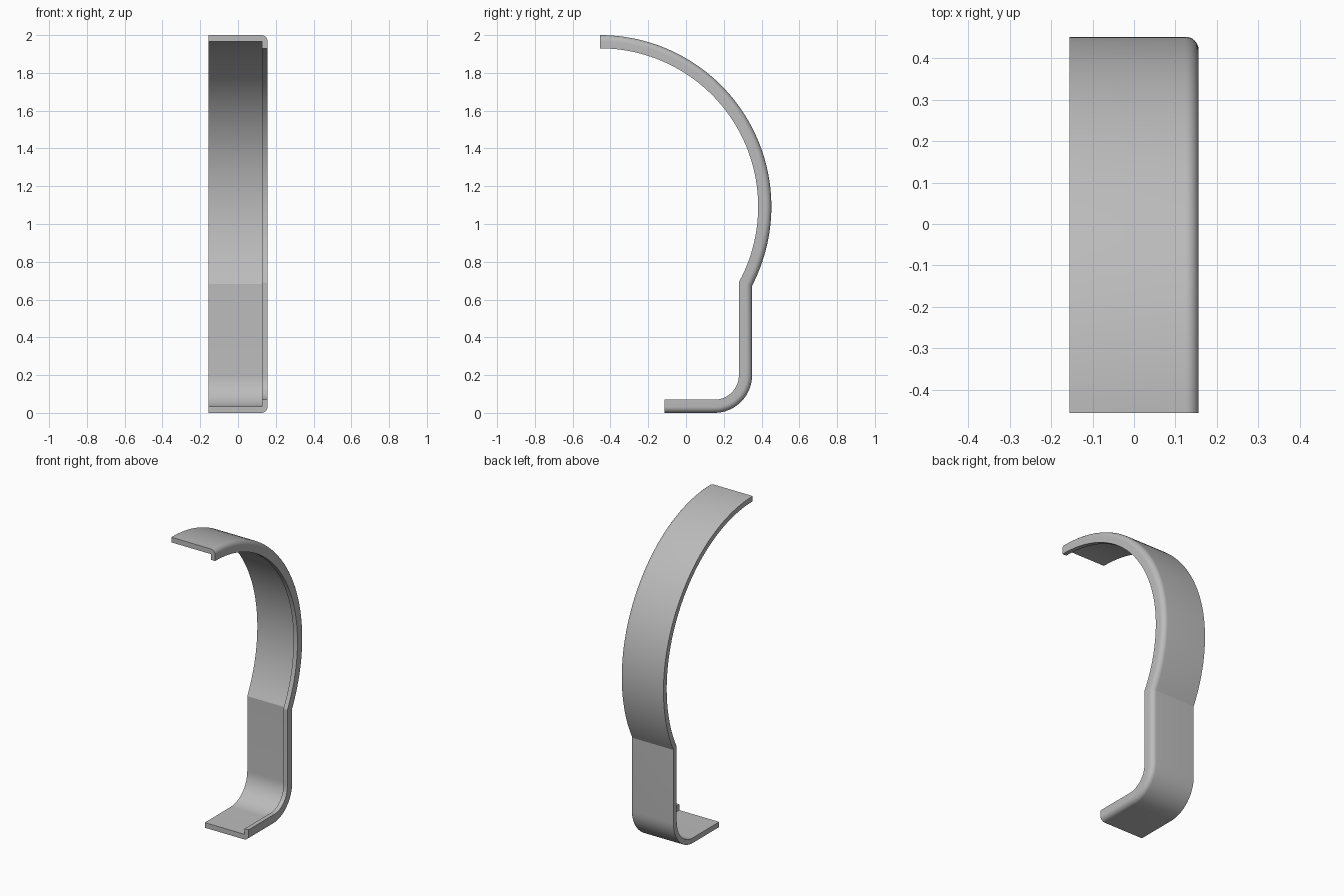
import bpy
import bmesh
from math import sin, cos, acos, pi, radians

cube = bpy.data.objects.get("Cube")
if cube:
    bpy.data.objects.remove(cube)

HALF_WIDTH = 0.156
SHEET = 0.033        # thickness of the curved strip
LIP_DEPTH = 0.07     # how far the side lip reaches inward
LIP_INNER = 0.128    # inner face of the lip
ROUND = 0.032        # rounded outer corner
BACK = 0.35          # outer y of the straight section
BEND = 0.2           # radius of the bottom bend
HOOP = 0.908         # radius of the large arc
HOOP_Y, HOOP_Z = -0.456, 1.092


def arc(cy, cz, r, start, end, steps):
    """Points along an arc in the y-z plane."""
    angles = [start + (end - start) * i / steps for i in range(steps + 1)]
    return [(cy + r * cos(a), cz + r * sin(a)) for a in angles]


def path(d):
    """Side outline moved inward by d: foot, bend, upright, large arc."""
    meet = -acos((BACK - d - HOOP_Y) / (HOOP - d))
    return ([(-0.115, d)]
            + arc(BACK - BEND, BEND, BEND - d, -pi / 2, 0, 16)
            + arc(HOOP_Y, HOOP_Z, HOOP - d, meet, pi / 2, 56))


# Cross-section as (x, inward depth): strip, rounded corner, lip
section = [(-HALF_WIDTH, SHEET), (-HALF_WIDTH, 0)]
section += arc(HALF_WIDTH - ROUND, ROUND, ROUND, -pi / 2, 0, 8)
section += [(HALF_WIDTH, LIP_DEPTH), (LIP_INNER, LIP_DEPTH), (LIP_INNER, SHEET)]

# Sweep the cross-section along the outline
bm = bmesh.new()
rails = [[bm.verts.new((x, y, z)) for y, z in path(d)] for x, d in section]
for a, b in zip(rails, rails[1:] + rails[:1]):
    for i in range(len(a) - 1):
        bm.faces.new((a[i], a[i + 1], b[i + 1], b[i]))
bm.faces.new([r[0] for r in rails])
bm.faces.new([r[-1] for r in reversed(rails)])
bmesh.ops.recalc_face_normals(bm, faces=bm.faces)

mesh = bpy.data.meshes.new("curved_bracket")
bm.to_mesh(mesh)
bm.free()
bracket = bpy.data.objects.new("curved_bracket", mesh)
bpy.context.collection.objects.link(bracket)

# Plain grey material
grey = bpy.data.materials.new("plain_grey")
grey.use_nodes = True
colour = (0.5, 0.5, 0.5, 1)
grey.diffuse_color = colour
grey.node_tree.nodes["Principled BSDF"].inputs["Base Color"].default_value = colour
mesh.materials.append(grey)

# Smooth curves, sharp edges
bpy.ops.object.select_all(action="DESELECT")
bracket.select_set(True)
bpy.context.view_layer.objects.active = bracket
bpy.ops.object.shade_smooth_by_angle(angle=radians(20))
